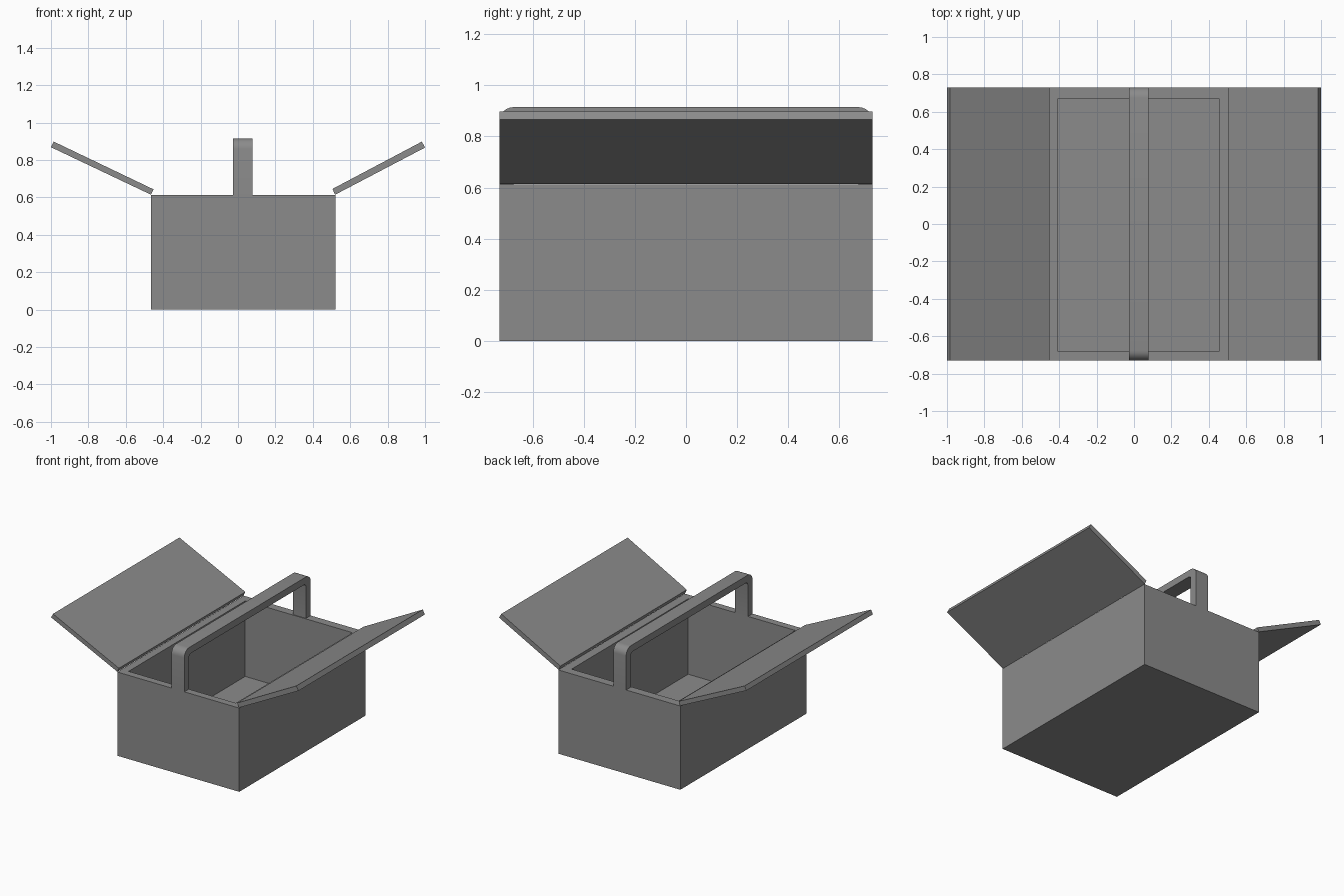
import bpy, bmesh
from math import cos, sin, pi

if "Cube" in bpy.data.objects:
    bpy.data.objects.remove(bpy.data.objects["Cube"])

HALF_Y = 0.73
RIM = 0.612

dark_grey = bpy.data.materials.new("dark_grey")
dark_grey.diffuse_color = (0.26, 0.26, 0.26, 1)
dark_grey.use_nodes = True
dark_grey.node_tree.nodes["Principled BSDF"].inputs["Base Color"].default_value = dark_grey.diffuse_color


def make_object(name, bm):
    bmesh.ops.recalc_face_normals(bm, faces=bm.faces)
    mesh = bpy.data.meshes.new(name)
    bm.to_mesh(mesh)
    bm.free()
    mesh.materials.append(dark_grey)
    ob = bpy.data.objects.new(name, mesh)
    bpy.context.collection.objects.link(ob)
    return ob


def extrude_profile(name, points, vector):
    """Fill a closed 3D outline and extrude it along vector."""
    bm = bmesh.new()
    face = bm.faces.new([bm.verts.new(p) for p in points])
    ext = bmesh.ops.extrude_face_region(bm, geom=[face], use_keep_orig=True)
    verts = [g for g in ext["geom"] if isinstance(g, bmesh.types.BMVert)]
    bmesh.ops.translate(bm, verts=verts, vec=vector)
    return make_object(name, bm)


# Open box: four walls with a flat rim and a recessed floor
def rect(bm, x0, x1, y0, y1, z):
    return [bm.verts.new(p) for p in ((x0, y0, z), (x1, y0, z), (x1, y1, z), (x0, y1, z))]


bm = bmesh.new()
outer, inner = (-0.465, 0.521, -HALF_Y, HALF_Y), (-0.41, 0.457, -0.678, 0.669)
rings = [rect(bm, *outer, 0), rect(bm, *outer, RIM),
         rect(bm, *inner, RIM), rect(bm, *inner, 0.06)]
for a, b in zip(rings, rings[1:]):
    for i in range(4):
        j = (i + 1) % 4
        bm.faces.new((a[i], a[j], b[j], b[i]))
bm.faces.new(rings[0])
bm.faces.new(rings[-1])
make_object("box_body", bm)

# Two hinged lids standing open
lids = {
    "left_lid": [(-0.465, 0.614), (-0.452, 0.643), (-0.985, 0.898), (-1.0, 0.868)],
    "right_lid": [(0.519, 0.614), (0.505, 0.645), (0.983, 0.898), (1.0, 0.866)],
}
for name, profile in lids.items():
    extrude_profile(name, [(x, -HALF_Y, z) for x, z in profile], (0, 2 * HALF_Y, 0))


# Carrying handle: arch outline with rounded corners
def arch(half, top, radius, steps):
    side = []
    for i in range(steps + 1):
        a = pi / 2 * i / steps
        side.append((half - radius + radius * cos(a), top - radius + radius * sin(a)))
    right = [(half, RIM)] + side
    return right + [(-y, z) for y, z in reversed(right)]


outline = arch(HALF_Y, 0.915, 0.055, 6) + arch(0.675, 0.865, 0.02, 4)[::-1]
handle = extrude_profile("handle", [(-0.027, y, z) for y, z in outline], (0.104, 0, 0))
bpy.context.view_layer.objects.active = handle
handle.select_set(True)
bpy.ops.object.shade_smooth_by_angle(angle=pi / 6)
